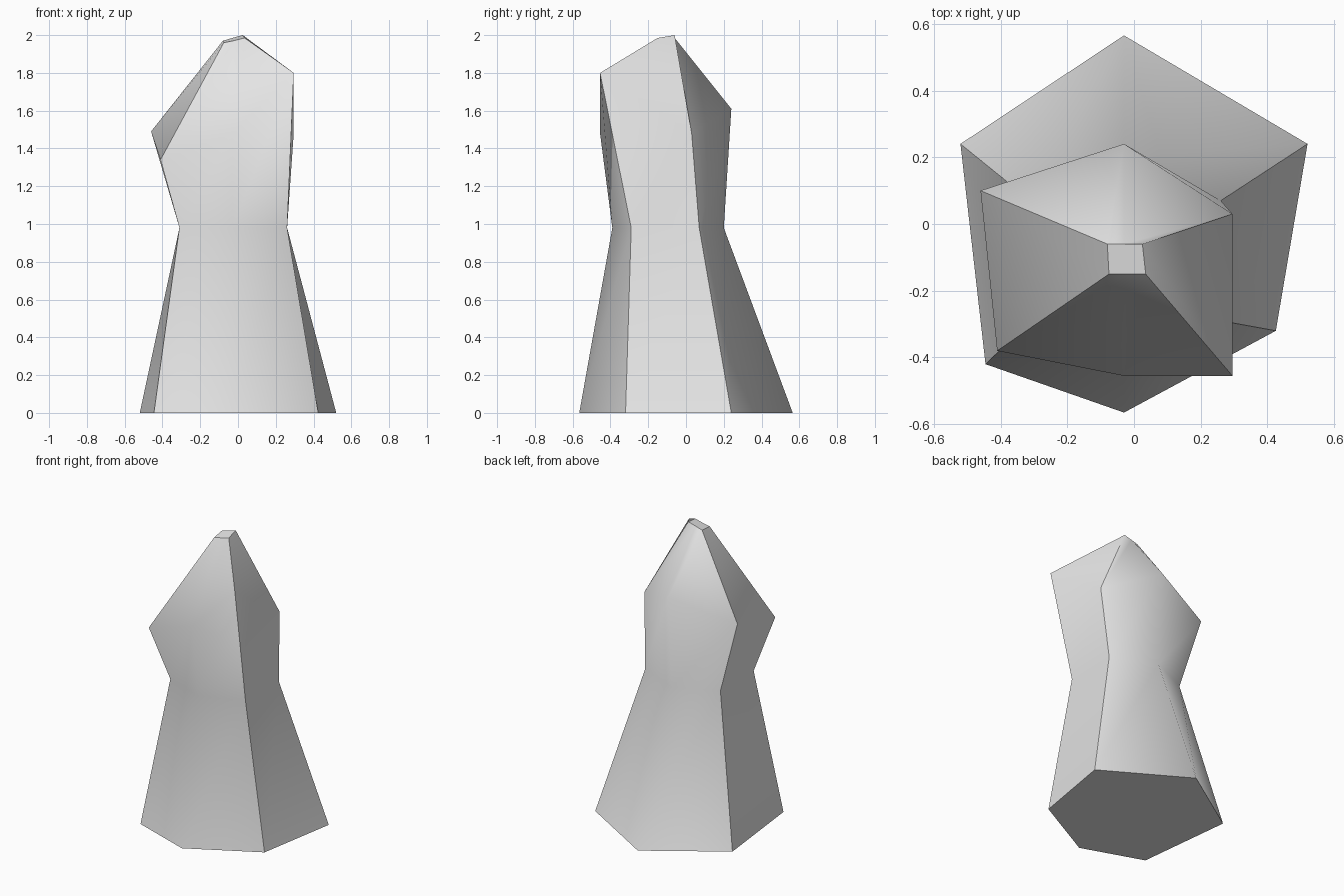
import bpy
import bmesh

cube = bpy.data.objects.get("Cube")
if cube:
    bpy.data.objects.remove(cube, do_unlink=True)

# One plain colour
grey = bpy.data.materials.new("light_grey")
grey.use_nodes = True
grey.diffuse_color = (0.8, 0.8, 0.8, 1)
grey.node_tree.nodes["Principled BSDF"].inputs["Base Color"].default_value = (0.8, 0.8, 0.8, 1)

# Six-sided rings, in order: back, back left, front left, front, front right, back right
foot = [(-.03, .565, 0), (-.52, .24, 0), (-.445, -.42, 0),
        (-.03, -.565, 0), (.425, -.32, 0), (.52, .24, 0)]
waist = [(-.03, .2, .98), (-.31, .07, .98), (-.31, -.29, .98),
         (-.03, -.39, .98), (.26, -.29, .98), (.26, .07, .98)]
shoulder = [(-.03, .24, 1.61), (-.46, .1, 1.49), (-.41, -.38, 1.34),
            (-.03, -.455, 1.48), (.295, -.455, 1.8), (.295, .03, 1.48)]
tip = [(-.03, -.06, 1.985), (-.08, -.06, 1.97), (-.075, -.15, 1.96),
       (-.025, -.15, 1.97), (.035, -.15, 1.985), (.025, -.06, 2)]
CORNERS = (1, 2, 4, 5)

# Skin the rings into a faceted pillar
bm = bmesh.new()
rings = [[bm.verts.new(p) for p in ring] for ring in (foot, waist, shoulder, tip)]
for low, high in zip(rings, rings[1:]):
    for i in range(6):
        j = (i + 1) % 6
        bm.faces.new((low[i], low[j], high[j], high[i]))
bm.faces.new(rings[0][::-1])
bm.faces.new(rings[-1])
bmesh.ops.recalc_face_normals(bm, faces=bm.faces[:])
for face in bm.faces:
    face.smooth = True

# Crisp corners and rims; the front and back folds stay soft
for low, high in zip(rings, rings[1:]):
    for i in CORNERS:
        bm.edges.get((low[i], high[i])).smooth = False
for ring in (rings[0], rings[-1]):
    for i in range(6):
        bm.edges.get((ring[i], ring[(i + 1) % 6])).smooth = False

mesh = bpy.data.meshes.new("stone_pillar")
bm.to_mesh(mesh)
bm.free()
mesh.materials.append(grey)
pillar = bpy.data.objects.new("stone_pillar", mesh)
bpy.context.collection.objects.link(pillar)
